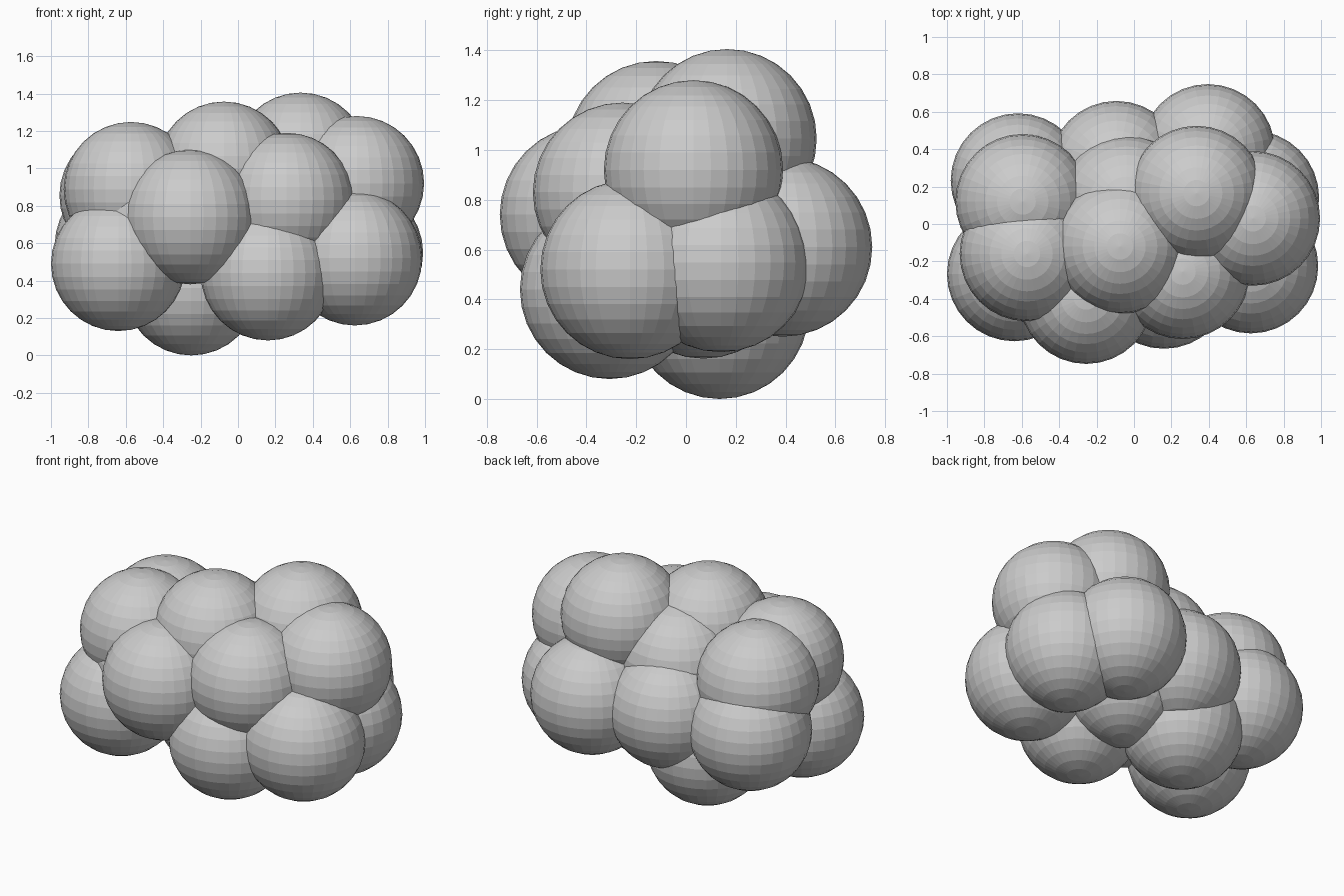
import bpy

R = 0.36  # every ball has the same radius

# ball centres, grouped by where they sit in the cluster
groups = {
    "right_ball": [(0.635, 0.03, 0.92), (0.625, -0.225, 0.52), (0.63, 0.14, 0.548)],
    "back_ball": [(0.395, 0.388, 0.61), (-0.094, 0.298, 0.615), (-0.62, 0.232, 0.59)],
    "top_ball": [(0.335, 0.165, 1.045), (-0.075, -0.12, 0.997), (-0.04, 0.115, 0.84)],
    "front_ball": [(-0.255, -0.388, 0.74), (0.26, -0.255, 0.83), (0.16, -0.307, 0.44)],
    "left_ball": [(-0.64, -0.267, 0.49), (-0.572, -0.16, 0.888), (-0.595, 0.12, 0.855)],
    "bottom_ball": [(-0.25, 0.135, 0.36)],
    "inner_ball": [(0.14, 0.07, 0.522), (-0.46, -0.19, 0.72)],
}

# flat-faced balls
for name, centres in groups.items():
    for i, c in enumerate(centres, 1):
        bpy.ops.mesh.primitive_uv_sphere_add(segments=32, ring_count=16, radius=R, location=c)
        bpy.context.object.name = f"{name}_{i}"
